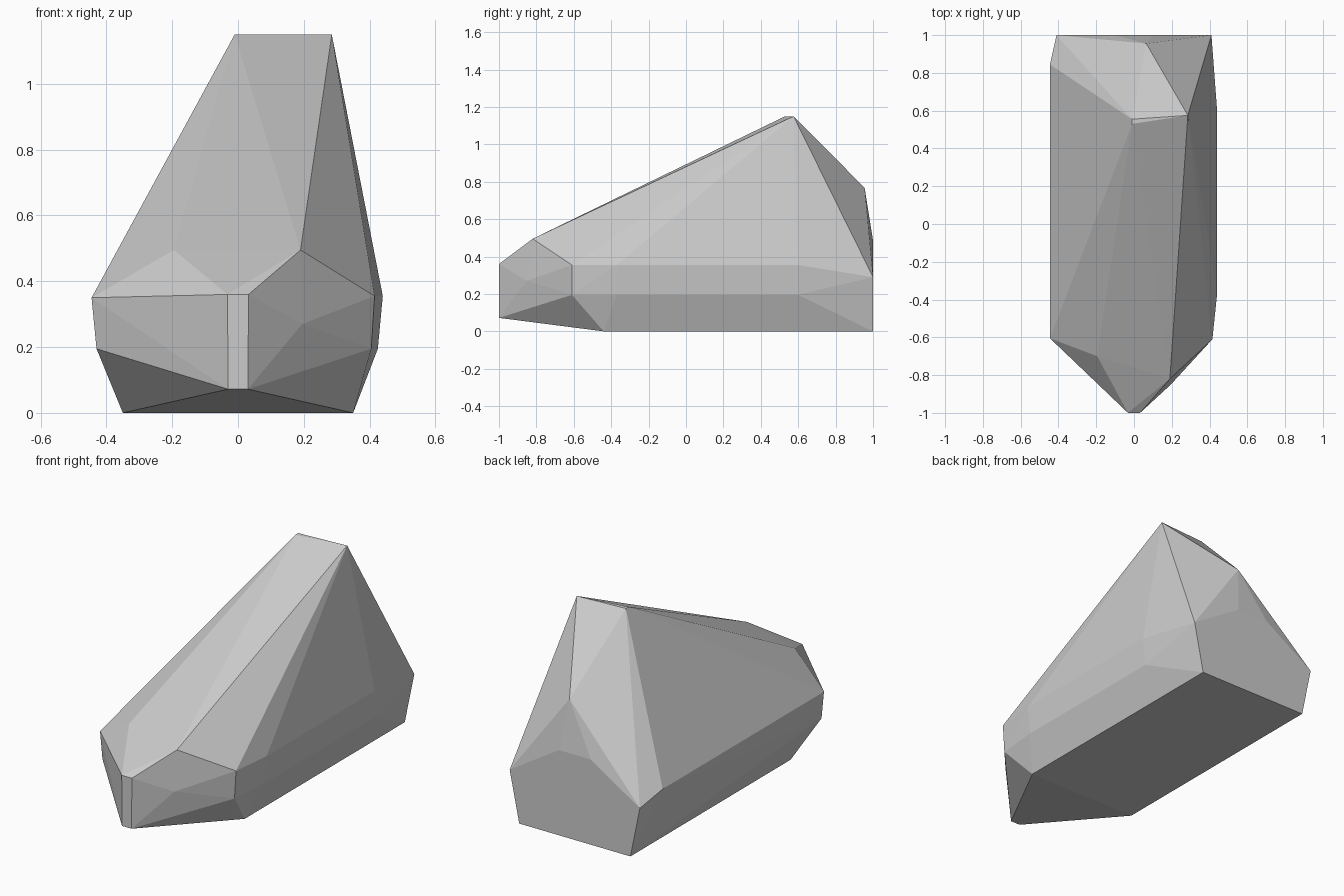
import bpy, bmesh

if "Cube" in bpy.data.objects:
    bpy.data.objects.remove(bpy.data.objects["Cube"])

# Plain stone colour
stone = bpy.data.materials.new("stone_grey")
stone.diffuse_color = (0.6, 0.6, 0.6, 1)
stone.use_nodes = True
stone.node_tree.nodes["Principled BSDF"].inputs["Base Color"].default_value = stone.diffuse_color

# Corner points of the faceted boulder, grouped by region
peak = [(-0.01, 0.555, 1.15), (-0.01, 0.53, 1.15), (0.285, 0.575, 1.15)]
shoulders = [(0.19, -0.82, 0.495), (-0.195, -0.70, 0.495)]
front_chip = [(0.195, -0.85, 0.27)]
left_side = [(-0.445, -0.605, 0.35), (-0.43, -0.605, 0.195), (-0.445, 0.845, 0.35)]
right_side = [(0.415, -0.61, 0.355), (0.405, -0.61, 0.195)]
for y in (-0.37, 0.60):
    right_side += [(0.44, y, 0.355), (0.425, y, 0.195)]

# Symmetric nose, underside and rear wall
mirrored = [(0.032, -1, 0.36), (0.03, -1, 0.072), (0.35, -0.44, 0),
            (0.35, 1, 0), (0.41, 1, 0.29), (0.1, 1, 0.485)]
rear_peak = [(0.065, 0.955, 0.768)]

points = peak + shoulders + front_chip + left_side + right_side + rear_peak
points += [(s * x, y, z) for x, y, z in mirrored for s in (-1, 1)]

# Wrap the corners in flat facets
bm = bmesh.new()
for p in points:
    bm.verts.new(p)
hull = bmesh.ops.convex_hull(bm, input=bm.verts[:])
loose = [v for v in bm.verts if not v.link_faces]
bmesh.ops.delete(bm, geom=loose, context='VERTS')
bmesh.ops.dissolve_limit(bm, angle_limit=0.005, verts=bm.verts[:], edges=bm.edges[:])
bmesh.ops.recalc_face_normals(bm, faces=bm.faces[:])

mesh = bpy.data.meshes.new("boulder")
bm.to_mesh(mesh)
bm.free()
mesh.materials.append(stone)
boulder = bpy.data.objects.new("boulder", mesh)
bpy.context.collection.objects.link(boulder)
